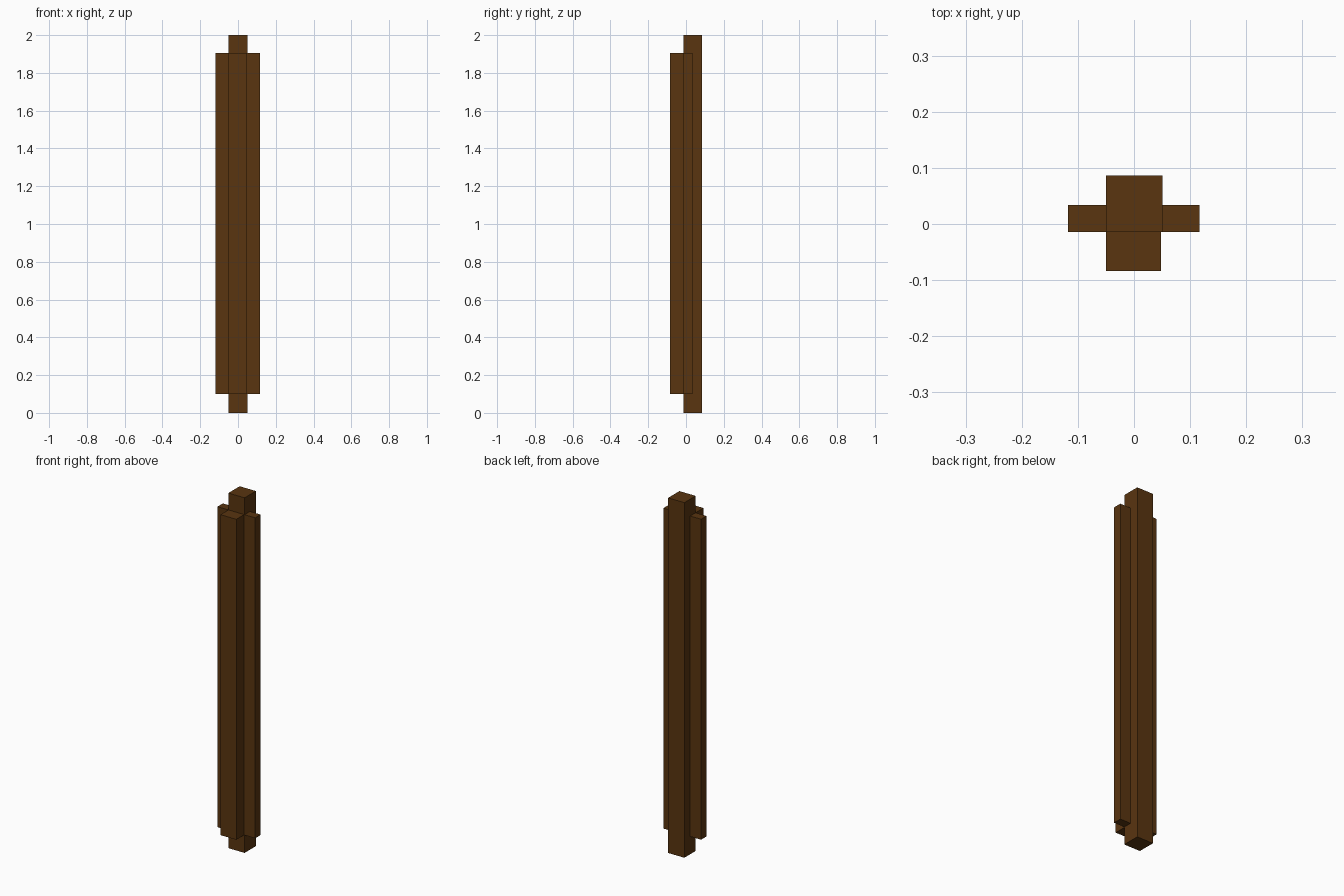
import bpy
import bmesh

if "Cube" in bpy.data.objects:
    bpy.data.objects.remove(bpy.data.objects["Cube"])

wood = bpy.data.materials.new("dark_brown_wood")
wood.diffuse_color = (0.1, 0.035, 0.005, 1.0)
wood.use_nodes = True
wood.node_tree.nodes["Principled BSDF"].inputs["Base Color"].default_value = wood.diffuse_color


def box(name, lo, hi):
    """Axis-aligned box between two corners."""
    bm = bmesh.new()
    bmesh.ops.create_cube(bm, size=1.0)
    for v in bm.verts:
        for i in range(3):
            v.co[i] = hi[i] if v.co[i] > 0 else lo[i]
    mesh = bpy.data.meshes.new(name)
    bm.to_mesh(mesh)
    bm.free()
    mesh.materials.append(wood)
    obj = bpy.data.objects.new(name, mesh)
    bpy.context.collection.objects.link(obj)
    return obj


BOTTOM, TOP = 0.10, 1.905   # height range of the strips
JOIN_Y = -0.014             # front face of the post

# Central square post, full height
box("post", (-0.05, JOIN_Y, 0.0), (0.051, 0.086, 2.0))

# Strip on the front of the post
box("front_strip", (-0.05, -0.084, BOTTOM), (0.048, JOIN_Y, TOP))

# Thin strips on both sides, flush with the front of the post
box("left_strip", (-0.118, JOIN_Y, BOTTOM), (-0.05, 0.034, TOP))
box("right_strip", (0.051, JOIN_Y, BOTTOM), (0.117, 0.034, TOP))
